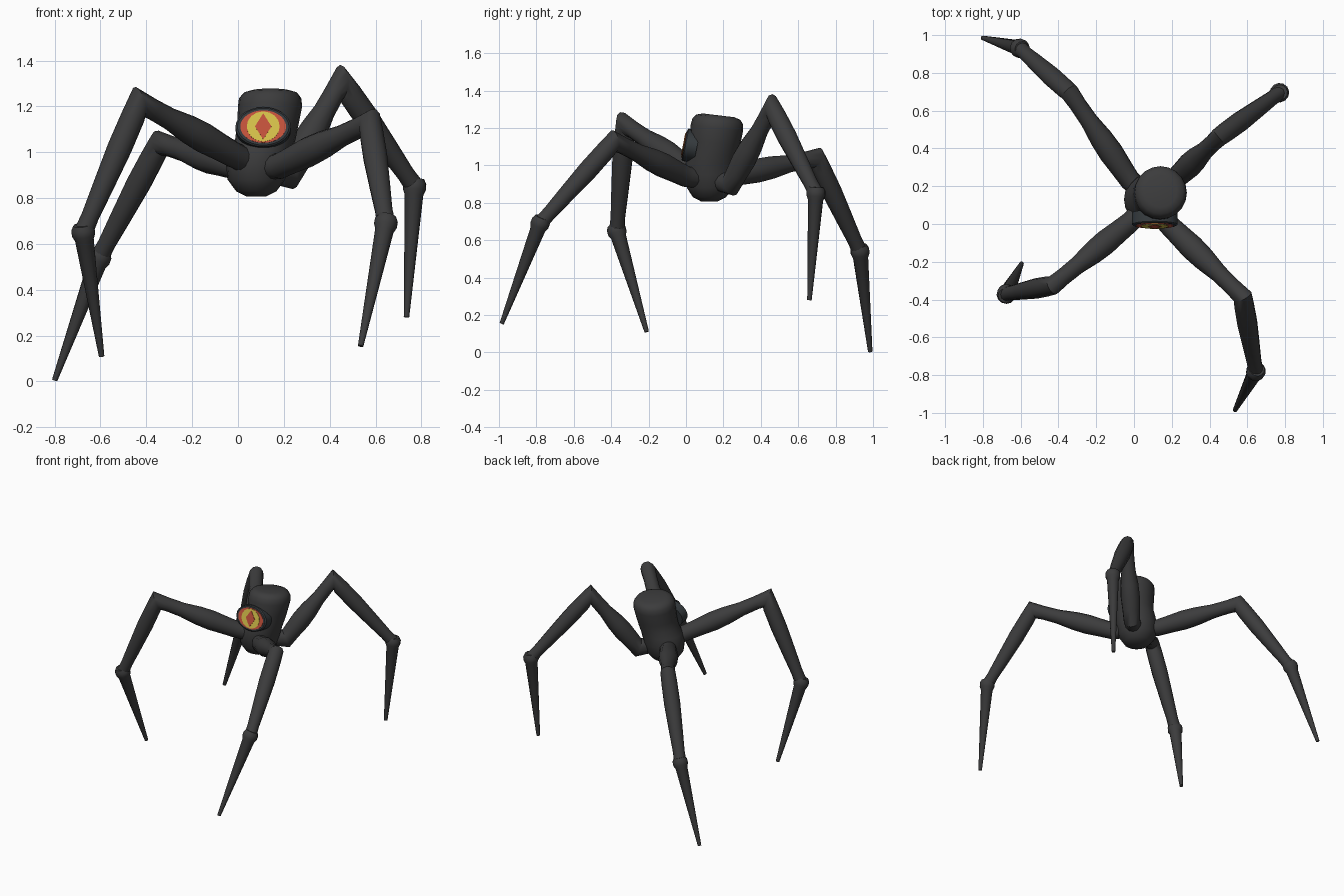
import bpy, bmesh, math
from mathutils import Vector

if "Cube" in bpy.data.objects:
    bpy.data.objects.remove(bpy.data.objects["Cube"])


def material(name, rgb):
    m = bpy.data.materials.new(name)
    m.diffuse_color = (*rgb, 1)
    m.use_nodes = True
    m.node_tree.nodes["Principled BSDF"].inputs["Base Color"].default_value = m.diffuse_color
    return m


DARK = material("charcoal", (0.045, 0.045, 0.046))
RIM = material("slate rim", (0.035, 0.042, 0.047))
RED = material("eye red", (0.56, 0.085, 0.045))
YELLOW = material("eye yellow", (0.68, 0.54, 0.07))


def finish(name, bm, mat, angle=40):
    bmesh.ops.recalc_face_normals(bm, faces=bm.faces[:])
    me = bpy.data.meshes.new(name)
    bm.to_mesh(me)
    bm.free()
    me.materials.append(mat)
    ob = bpy.data.objects.new(name, me)
    bpy.context.collection.objects.link(ob)
    bpy.ops.object.select_all(action='DESELECT')
    ob.select_set(True)
    bpy.context.view_layer.objects.active = ob
    bpy.ops.object.shade_smooth_by_angle(angle=math.radians(angle))
    return ob


def skin(name, rings, mat, angle=40):
    """Bridge equal-sized rings of points and cap both ends."""
    bm = bmesh.new()
    loops = [[bm.verts.new(p) for p in ring] for ring in rings]
    n = len(loops[0])
    for a, b in zip(loops, loops[1:]):
        for i in range(n):
            j = (i + 1) % n
            bm.faces.new((a[i], a[j], b[j], b[i]))
    bm.faces.new(loops[0])
    bm.faces.new(loops[-1])
    return finish(name, bm, mat, angle)


def tube(name, path, side, mat, n=12):
    """Round tube along (point, radius) pairs, mitred in the plane square to side."""
    pts = [p for p, r in path]
    rings = []
    for i, (p, r) in enumerate(path):
        t0 = (p - pts[i - 1]).normalized() if i else None
        t1 = (pts[i + 1] - p).normalized() if i < len(pts) - 1 else None
        t = ((t0 or t1) + (t1 or t0)).normalized()
        stretch = 1 / max(0.7, t.dot(t1 or t0))
        s = (side - t * side.dot(t)).normalized()
        u = t.cross(s)
        rings.append([p + s * r * math.cos(2 * math.pi * k / n)
                      + u * r * stretch * math.sin(2 * math.pi * k / n) for k in range(n)])
    return skin(name, rings, mat)


# Body: leaning barrel head over a rounded abdomen (z, centre x, centre y, radius, slope)
SECTIONS = [(0.808, 0.08, 0.125, 0.045, 0), (0.83, 0.08, 0.125, 0.088, 0),
            (0.88, 0.08, 0.13, 0.125, 0), (0.95, 0.085, 0.13, 0.138, 0),
            (1.01, 0.10, 0.135, 0.138, 0), (1.06, 0.12, 0.145, 0.132, -0.05),
            (1.12, 0.13, 0.155, 0.134, -0.1), (1.20, 0.14, 0.165, 0.140, -0.12),
            (1.235, 0.14, 0.17, 0.136, -0.12), (1.258, 0.142, 0.172, 0.118, -0.12),
            (1.268, 0.142, 0.174, 0.085, -0.12)]
N = 20
skin("body", [[Vector((cx + r * math.cos(2 * math.pi * k / N),
                       cy + r * math.sin(2 * math.pi * k / N),
                       z + slope * r * math.sin(2 * math.pi * k / N))) for k in range(N)]
              for z, cx, cy, r, slope in SECTIONS], DARK)

# Legs: hip, knee, ankle and tip of each
LEGS = {
    "front_left": ((-0.02, 0.01, 0.99), (-0.43, -0.325, 1.22), (-0.675, -0.37, 0.65), (-0.595, -0.21, 0.11)),
    "front_right": ((0.18, 0.00, 0.94), (0.575, -0.385, 1.13), (0.645, -0.78, 0.69), (0.535, -0.985, 0.155)),
    "back_right": ((0.22, 0.24, 0.90), (0.45, 0.46, 1.31), (0.77, 0.695, 0.85), (0.735, 0.66, 0.28)),
    "back_left": ((-0.02, 0.23, 0.94), (-0.34, 0.695, 1.04), (-0.605, 0.93, 0.54), (-0.80, 0.985, 0.005)),
}
CORE = Vector((0.10, 0.13, 0.93))
for name, joints in LEGS.items():
    hip, knee, ankle, tip = (Vector(j) for j in joints)
    side = (knee - hip).cross(ankle - knee).normalized()
    # Upper leg: swelling thigh, angular knee, straight shin
    path = [(CORE.lerp(hip, 0.45), 0.055), (hip, 0.056)]
    path += [(hip.lerp(knee, f), r) for f, r in
             ((0.15, 0.060), (0.32, 0.066), (0.48, 0.062), (0.68, 0.048), (0.86, 0.046))]
    path += [(knee, 0.050)]
    path += [(knee.lerp(ankle, f), r) for f, r in
             ((0.12, 0.053), (0.35, 0.054), (0.65, 0.046), (0.88, 0.039), (1.0, 0.042))]
    tube(name + "_upper_leg", path, side, DARK)
    # Lower spike with a collar at the ankle
    side = (ankle - knee).cross(tip - ankle).normalized()
    d = (tip - ankle).normalized()
    tube(name + "_spike", [(ankle - d * 0.035, 0.040), (ankle - d * 0.015, 0.051),
                           (ankle + d * 0.012, 0.051), (ankle + d * 0.035, 0.041),
                           (tip, 0.012)], side, DARK)

# Eye: tilted oval disc with thin coloured plates
CENTRE = Vector((0.11, 0.0, 1.11))
OUT = Vector((0, -0.98, 0.19)).normalized()
RIGHT = Vector((1, 0, 0))
UP = RIGHT.cross(OUT) * -1


def plate(name, w, h, back, front, mat, n=28, bevel=0.0):
    def ring(scale, d):
        return [CENTRE + RIGHT * w * scale * math.cos(2 * math.pi * k / n)
                + UP * h * scale * math.sin(2 * math.pi * k / n) + OUT * d for k in range(n)]
    rings = [ring(1, back), ring(1, front - bevel)]
    if bevel:
        rings.append(ring(0.93, front))
    return skin(name, rings, mat, 30)


plate("eye_rim", 0.121, 0.088, -0.06, 0.008, RIM, bevel=0.006)
plate("eye_iris", 0.100, 0.072, 0.004, 0.011, RED)
plate("eye_ring", 0.072, 0.067, 0.010, 0.0135, YELLOW, 16)
plate("eye_pupil", 0.036, 0.058, 0.013, 0.016, RED, 4)
